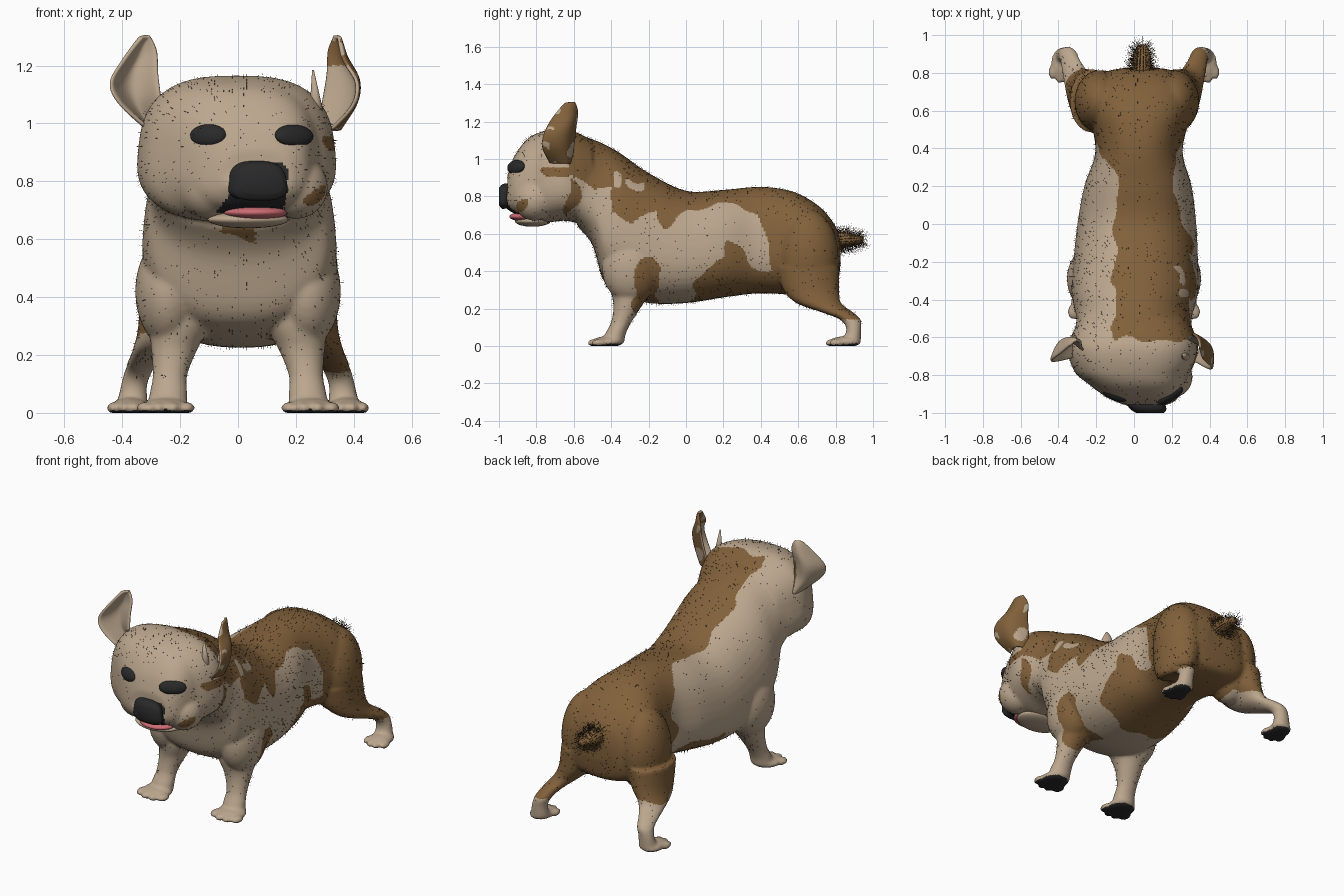
import bpy, bmesh, math, random
from math import sin, cos, pi
from mathutils import Vector, Matrix, noise
from mathutils.bvhtree import BVHTree

random.seed(4)
if "Cube" in bpy.data.objects:
    bpy.data.objects.remove(bpy.data.objects["Cube"])


def material(name, rgb):
    m = bpy.data.materials.new(name)
    m.use_nodes = True
    m.diffuse_color = (*rgb, 1)
    bsdf = m.node_tree.nodes["Principled BSDF"]
    bsdf.inputs["Base Color"].default_value = (*rgb, 1)
    bsdf.inputs["Roughness"].default_value = 0.8
    return m


TAN = material("tan_coat", (0.5, 0.385, 0.27))
BROWN = material("brown_coat", (0.22, 0.118, 0.043))
BLACK = material("black_skin", (0.022, 0.022, 0.023))
PINK = material("pink_tongue", (0.6, 0.15, 0.17))
HAIR = material("dark_hair", (0.06, 0.035, 0.015))


def finish(name, bm, *mats):
    bmesh.ops.recalc_face_normals(bm, faces=bm.faces)
    me = bpy.data.meshes.new(name)
    bm.to_mesh(me)
    bm.free()
    for m in mats:
        me.materials.append(m)
    me.polygons.foreach_set("use_smooth", [True] * len(me.polygons))
    ob = bpy.data.objects.new(name, me)
    bpy.context.collection.objects.link(ob)
    return ob


def apply_modifier(ob, kind, **settings):
    mod = ob.modifiers.new(kind.lower(), kind)
    for key, value in settings.items():
        setattr(mod, key, value)
    bpy.context.view_layer.objects.active = ob
    bpy.ops.object.modifier_apply(modifier=mod.name)


def spline(rows, steps=6):
    """Catmull-Rom interpolation of table rows."""
    rows = [Vector(r) for r in rows]
    out = []
    for i in range(len(rows) - 1):
        a, b, c, d = rows[max(i - 1, 0)], rows[i], rows[i + 1], rows[min(i + 2, len(rows) - 1)]
        for k in range(steps):
            t = k / steps
            out.append(b + (c - a) * (t / 2) + (a * 2 - b * 5 + c * 4 - d) * (t * t / 2)
                       + (b * 3 - a - c * 3 + d) * (t ** 3 / 2))
    return out + [rows[-1]]


def loft(bm, rings):
    loops = [[bm.verts.new(p) for p in ring] for ring in rings]
    n = len(loops[0])
    for a, b in zip(loops, loops[1:]):
        for i in range(n):
            bm.faces.new((a[i], a[(i + 1) % n], b[(i + 1) % n], b[i]))
    bm.faces.new(loops[0])
    bm.faces.new(loops[-1])


def ellipsoid(bm, centre, radii, turn=Matrix.Identity(4)):
    bmesh.ops.create_uvsphere(bm, u_segments=32, v_segments=20, radius=1,
                              matrix=Matrix.Translation(centre) @ turn @ Matrix.Diagonal((*radii, 1)))


def trunk(bm, rows, power, taper, n=48):
    """Rows are y, bottom, top, half width."""
    rings = []
    for y, low, high, wide in spline(rows):
        cx = 0.015 + 0.03 * y + max(0, -y - 0.8) * 0.5
        ring = []
        for i in range(n):
            c, s = cos(2 * pi * i / n), sin(2 * pi * i / n)
            u = math.copysign(abs(c) ** (2 / power), c)
            v = math.copysign(abs(s) ** (2 / power), s)
            ring.append((cx + wide * u * (1 - taper * v), y, (low + high) / 2 + v * (high - low) / 2))
        rings.append(ring)
    loft(bm, rings)


def leg(bm, rows, side, n=24):
    """Rows are z, x, y, x radius, y radius."""
    loft(bm, [[(side * (x + rx * cos(2 * pi * i / n)), y + ry * sin(2 * pi * i / n), z) for i in range(n)]
              for z, x, y, rx, ry in spline(rows)])


# Body: torso, neck and head
bm = bmesh.new()
trunk(bm, [(.825, .42, .56, .1), (.8, .31, .64, .2), (.72, .28, .74, .29), (.6, .27, .815, .28),
           (.48, .28, .845, .24), (.36, .28, .85, .23), (.2, .26, .835, .28), (0, .23, .83, .31),
           (-.2, .23, .925, .325), (-.35, .28, 1.03, .33), (-.44, .35, 1.08, .315),
           (-.5, .54, 1.105, .3), (-.58, .64, 1.13, .31)], 2.4, .12)
trunk(bm, [(-.5, .66, 1.1, .28), (-.58, .66, 1.14, .32), (-.66, .67, 1.165, .34), (-.76, .66, 1.15, .315),
           (-.85, .685, 1.105, .25), (-.92, .71, 1.01, .185), (-.955, .74, .91, .12)], 2.8, .08)
ellipsoid(bm, (.06, -.88, .79), (.175, .1, .088))
for s in (-1, 1):
    ellipsoid(bm, (.05 + s * .15, -.81, .78), (.11, .11, .11))
    ellipsoid(bm, (s * .24, -.29, .42), (.115, .16, .19))
    ellipsoid(bm, (s * .195 + .015, .65, .48), (.135, .165, .25))

    # Legs
    leg(bm, [(.45, .21, -.25, .11, .14), (.32, .2, -.285, .11, .12), (.22, .22, -.31, .08, .078),
             (.13, .235, -.345, .06, .055), (.07, .24, -.375, .065, .055), (.02, .245, -.39, .07, .06)], s)
    leg(bm, [(.42, .22, .65, .12, .17), (.3, .245, .67, .1, .15), (.23, .285, .71, .075, .12),
             (.18, .325, .81, .055, .085), (.14, .345, .88, .048, .055), (.09, .36, .897, .046, .04),
             (.02, .365, .885, .056, .05)], s)

    # Paws with four toes each
    for x, y, wide in ((.25, -.42, .085), (.375, .85, .065)):
        ellipsoid(bm, (s * x, y, .022), (wide, .085, .03))
        for k in range(4):
            t = (k - 1.5) / 1.5
            ellipsoid(bm, (s * x + t * wide * .85, y - .07 + .025 * t * t, .016), (wide * .34, .04, .022))
for v in bm.verts:
    v.co.z = max(v.co.z, 0)
body = finish("body", bm, TAN, BROWN, BLACK)
apply_modifier(body, "REMESH", mode="VOXEL", voxel_size=.01)
apply_modifier(body, "SMOOTH", factor=.5, iterations=5)

# Coat markings
TAN_SIDE = [(-1.1, 1.5), (-.64, 1.5), (-.6, .92), (-.5, .86), (-.4, .86), (-.39, .73), (-.3, .66),
            (-.15, .72), (-.13, .62), (.02, .72), (.2, .78), (.34, .72), (.45, .54), (.47, .4),
            (.33, .45), (.24, .6), (.2, .48), (.1, .42), (.02, .25), (.02, -1), (-1.1, -1)]
BROWN_SPOTS = [(-.21, .36, .07, .14), (-.25, .2, .04, .08), (-.69, .96, .11, .04),
               (-.62, .81, .03, .09), (-.87, .755, .05, .035)]
TAN_SPOTS = [(-.27, .88, .045, .025), (-.36, .88, .03, .03)]
MUZZLE = [(.01, .85), (.03, .865), (.155, .865), (.17, .84), (.17, .76), (.155, .69),
          (0, .69), (-.08, .69), (-.03, .75), (-.02, .82)]


def inside(poly, a, b):
    hit = False
    for (a1, b1), (a2, b2) in zip(poly, poly[1:] + poly[:1]):
        if (b1 > b) != (b2 > b) and a < a1 + (b - b1) / (b2 - b1) * (a2 - a1):
            hit = not hit
    return hit


def spotted(spots, y, z):
    return any(((y - a) / ra) ** 2 + ((z - b) / rb) ** 2 < 1 for a, b, ra, rb in spots)


def coat(p, n):
    if p.z < .013 and n.z < -.6:
        return 2
    if p.y < -.85 and n.y < -.1 and inside(MUZZLE, p.x, p.z):
        return 2
    x, y, z = p + noise.noise_vector(p * 8) * .05
    if p.z < .14:
        return 0
    if x < -.1:
        rear = y > .3 + 1.1 * (-x - .1) and z > .25
        belly = .02 < y < .32 and z < .36
        return int(rear or belly)
    if x > .1 and p.y > -.92 and spotted(BROWN_SPOTS, y, z):
        return 1
    if x > .1 and spotted(TAN_SPOTS, y, z):
        return 0
    if abs(p.x) < .06 and y < -.42 and .59 < z < .66:
        return 1
    return int(not inside(TAN_SIDE, y, z))


for f in body.data.polygons:
    f.use_smooth = True
    f.material_index = coat(f.center, f.normal)

# Eyes lie flat against the face surface
tree = BVHTree.FromPolygons([v.co for v in body.data.vertices], [f.vertices[:] for f in body.data.polygons])
for name, x in (("right_eye", -.107), ("left_eye", .2)):
    spot, normal, *_ = tree.ray_cast(Vector((x, -2, .962)), Vector((0, 1, 0)))
    bm = bmesh.new()
    wide = .06 / max(.6, abs(normal.y))
    ellipsoid(bm, spot - normal * .012, (wide, .04, .026), normal.to_track_quat("Z", "Y").to_matrix().to_4x4())
    finish(name, bm, BLACK)

# Nose, tongue and lower jaw
bm = bmesh.new()
trunk(bm, [(-.9, .74, .868, .1), (-.96, .735, .87, .098), (-.985, .735, .862, .09), (-1, .755, .845, .07)], 3, .12)
finish("nose", bm, BLACK)
for name, centre, radii, mat in (("tongue", (.06, -.85, .692), (.11, .095, .027), PINK),
                                 ("lower_jaw", (.035, -.82, .668), (.14, .095, .03), TAN)):
    bm = bmesh.new()
    ellipsoid(bm, centre, radii)
    finish(name, bm, mat)


# Ears: cupped sheets between an inner and an outer edge
def ear(name, side, inner, outer, back, mark):
    bm = bmesh.new()
    rows, cols, grid = spline(inner), 10, []
    for i, (a, b) in enumerate(zip(rows, spline(outer))):
        depth = 1 - (i / (len(rows) - 1)) ** 3
        grid.append([bm.verts.new(a.lerp(b, k / cols) + back * depth * sin(pi * k / cols))
                     for k in range(cols + 1)])
    for r, q in zip(grid, grid[1:]):
        for k in range(cols):
            bm.faces.new((r[k], r[k + 1], q[k + 1], q[k]))
    for v in bm.verts:
        v.co.x *= side
    ob = finish(name, bm, TAN, BROWN)
    apply_modifier(ob, "SOLIDIFY", thickness=.016, offset=0)
    apply_modifier(ob, "SUBSURF", levels=1)
    facing = Vector((back.x * side, back.y, 0))
    for f in ob.data.polygons:
        f.use_smooth = True
        f.material_index = int(mark(f.center, f.normal.dot(facing) > 0))


ear("right_ear", -1,
    [(.26, -.65, .98), (.265, -.67, 1.08), (.275, -.65, 1.17), (.28, -.625, 1.25), (.305, -.615, 1.305)],
    [(.32, -.71, .99), (.41, -.73, 1.07), (.44, -.725, 1.14), (.395, -.69, 1.22), (.335, -.64, 1.3)],
    Vector((.02, .085, 0)), lambda p, behind: behind and p.x > -.31 and p.z < 1.18)
ear("left_ear", 1,
    [(.27, -.62, .97), (.29, -.6, 1.08), (.305, -.59, 1.17), (.31, -.58, 1.25), (.335, -.595, 1.305)],
    [(.32, -.73, .98), (.395, -.77, 1.06), (.41, -.76, 1.14), (.365, -.715, 1.22), (.35, -.65, 1.3)],
    Vector((.05, .035, 0)), lambda p, behind: (behind or p.z > 1.2) and noise.noise(p * 14) < .28)
bm = bmesh.new()
bmesh.ops.create_cone(bm, cap_ends=True, segments=12, radius1=.032, radius2=.003, depth=.2,
                      matrix=Matrix.Translation((.267, -.7, 1.085)) @ Matrix.Rotation(-.08, 4, "Y"))
finish("left_ear_flap", bm, TAN)

# Tail stub
bm = bmesh.new()
trunk(bm, [(.76, .5, .6, .055), (.83, .52, .61, .055), (.9, .535, .6, .045), (.95, .55, .585, .02)], 2, 0, 24)
tail = finish("tail", bm, BROWN)


# Short dark hairs
def hairs(name, surface, count, length, lean):
    bm = bmesh.new()
    for f in random.choices(surface.data.polygons, weights=[p.area for p in surface.data.polygons], k=count):
        if f.center.z < .12 or f.material_index == 2:
            continue
        across = f.normal.orthogonal().normalized() * .0008
        tip = f.center + (f.normal + lean * random.random()).normalized() * length * random.uniform(.5, 1)
        bm.faces.new([bm.verts.new(p) for p in (f.center - across, f.center + across, tip)])
    return finish(name, bm, HAIR)


hairs("coat_hairs", body, 4000, .018, Vector((0, .6, -.3)))
hairs("tail_hairs", tail, 1500, .065, Vector((0, 1.6, 0)))
